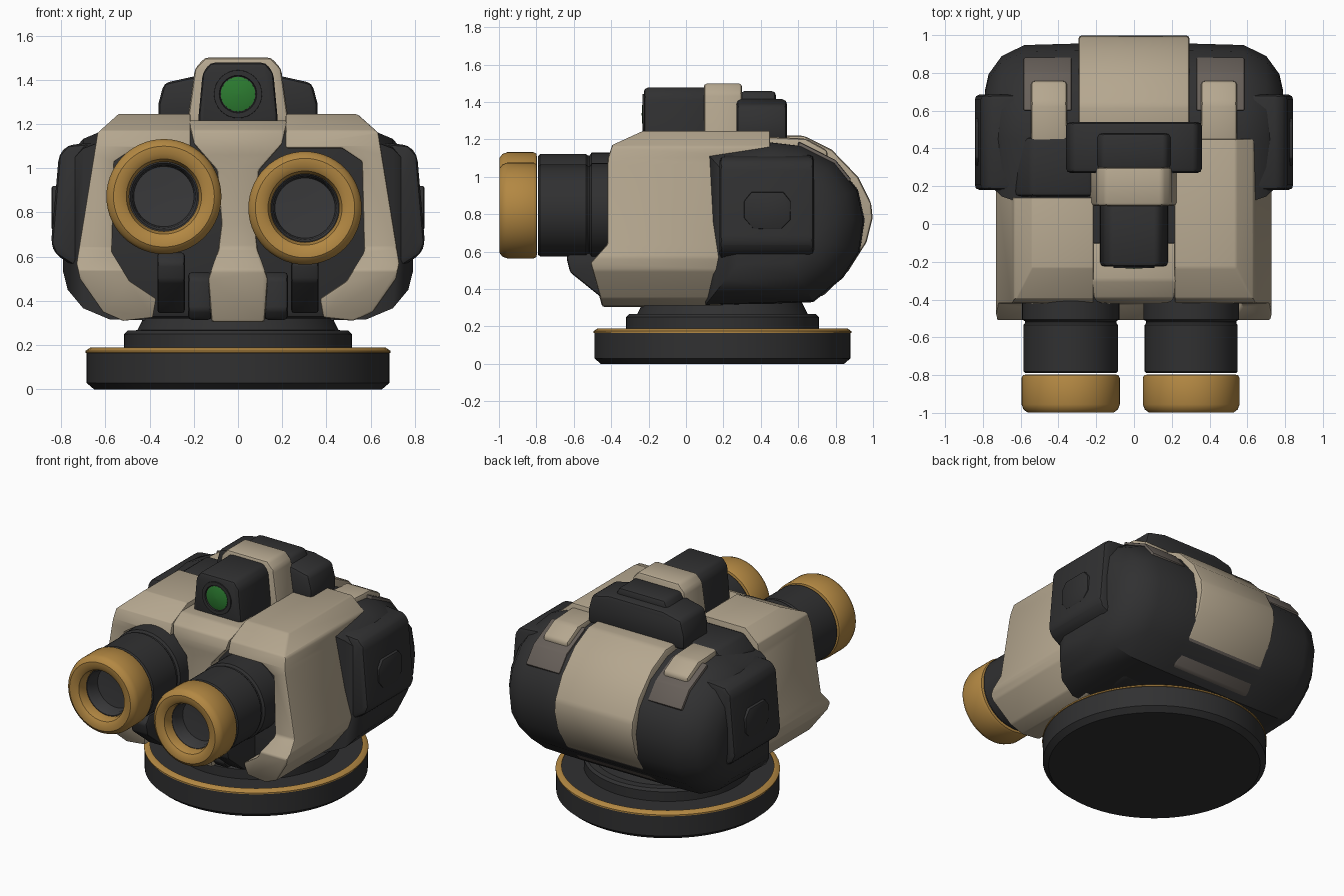
import bpy, bmesh, math
from mathutils import Vector

if "Cube" in bpy.data.objects:
    bpy.data.objects.remove(bpy.data.objects["Cube"])


def material(name, rgb):
    m = bpy.data.materials.new(name)
    m.diffuse_color = (*rgb, 1)
    m.use_nodes = True
    m.node_tree.nodes["Principled BSDF"].inputs["Base Color"].default_value = m.diffuse_color
    return m


TAN = material("tan_armour", (0.46, 0.385, 0.275))
DARK = material("dark_grey", (0.03, 0.03, 0.031))
GOLD = material("gold", (0.45, 0.245, 0.055))
GREEN = material("green_lens", (0.025, 0.2, 0.03))
BROWN = material("brown_grey", (0.135, 0.115, 0.1))
BORE = material("bore_grey", (0.042, 0.042, 0.044))


def finish(name, bm, mat, bevel=0.0, angle=35):
    bmesh.ops.recalc_face_normals(bm, faces=bm.faces)
    if bevel:
        edges = [e for e in bm.edges if len(e.link_faces) == 2 and e.calc_face_angle(0) > 0.35]
        bmesh.ops.bevel(bm, geom=edges, offset=bevel, segments=2, profile=0.5,
                        affect='EDGES', clamp_overlap=True)
    mesh = bpy.data.meshes.new(name)
    bm.to_mesh(mesh)
    bm.free()
    mesh.materials.append(mat)
    ob = bpy.data.objects.new(name, mesh)
    bpy.context.collection.objects.link(ob)
    bpy.ops.object.select_all(action='DESELECT')
    ob.select_set(True)
    bpy.context.view_layer.objects.active = ob
    bpy.ops.object.shade_smooth_by_angle(angle=math.radians(angle))
    return ob


def loft(rings):
    bm = bmesh.new()
    vs = [[bm.verts.new(p) for p in r] for r in rings]
    n = len(vs[0])
    for a, b in zip(vs, vs[1:]):
        for i in range(n):
            bm.faces.new((a[i], a[(i + 1) % n], b[(i + 1) % n], b[i]))
    bm.faces.new(vs[0])
    bm.faces.new(vs[-1])
    return bm


def prism(axis, pts, a, b):
    """Extrude an xz outline along y, or a yz outline along x."""
    if axis == 'y':
        return loft([[(p[0], t, p[1]) for p in pts] for t in (a, b)])
    return loft([[(t, p[0], p[1]) for p in pts] for t in (a, b)])


def sym(half):
    return half + [(-x, z) for x, z in reversed(half)]


def lathe(name, profile, centre, axis, mat, seg=56):
    """Spin a (radius, height) profile around the z or y axis."""
    bm = bmesh.new()
    rows = []
    for r, h in profile:
        row = []
        for i in range(seg):
            t = 2 * math.pi * i / seg
            c, s = max(r, 0.0001) * math.cos(t), max(r, 0.0001) * math.sin(t)
            v = Vector((c, s, h)) if axis == 'z' else Vector((c, h, s))
            row.append(bm.verts.new(v + Vector(centre)))
        rows.append(row)
    for a, b in zip(rows, rows[1:]):
        for i in range(seg):
            bm.faces.new((a[i], a[(i + 1) % seg], b[(i + 1) % seg], b[i]))
    bm.faces.new(rows[0])
    bm.faces.new(rows[-1])
    return finish(name, bm, mat)


FRONT = [(0.0, -0.43), (0.33, -0.45), (0.54, -0.51), (0.64, -0.42), (1.09, -0.42),
         (1.17, -0.395), (1.25, -0.22), (2, -0.22)]


def front_y(z):
    for (z0, y0), (z1, y1) in zip(FRONT, FRONT[1:]):
        if z <= z1:
            return y0 + (y1 - y0) * (z - z0) / (z1 - z0)


def armour(name, pts, back, bevel):
    """Plate whose front follows the curved front of the housing."""
    bm = prism('y', pts, -1, 1)
    for z in (0.54, 0.64, 1.06, 1.1, 1.17):
        bmesh.ops.bisect_plane(bm, geom=bm.verts[:] + bm.edges[:] + bm.faces[:],
                               plane_co=(0, 0, z), plane_no=(0, 0, 1))
    for v in bm.verts:
        v.co.y = front_y(v.co.z) if v.co.y < 0 else back(v.co.z)
    return finish(name, bm, TAN, bevel)


# Turntable base and neck
B = (0, 0.195, 0)
lathe("base_disc", [(0.65, 0), (0.685, 0.03), (0.685, 0.168), (0.66, 0.186), (0.5, 0.186)], B, 'z', DARK, 72)
lathe("base_gold_trim", [(0.684, 0.164), (0.689, 0.166), (0.689, 0.175), (0.667, 0.19), (0.652, 0.19),
                         (0.652, 0.18)], B, 'z', GOLD, 72)
lathe("base_step", [(0.515, 0.18), (0.515, 0.25), (0.5, 0.266), (0.455, 0.268), (0.38, 0.42)], B, 'z', DARK, 72)

# Dark inner housing
finish("inner_housing", prism('y', sym([(0.5, 1.19), (0.58, 1.1), (0.66, 0.6), (0.56, 0.37), (0.48, 0.32)]),
                              -0.34, 0.5), DARK, 0.03)
# Rounded rear housing, sections shrinking towards both sides
section = [(0.1, 1.14), (0.45, 1.19), (0.62, 1.17), (0.8, 1.08), (0.92, 0.93), (0.955, 0.77),
           (0.93, 0.6), (0.84, 0.46), (0.68, 0.33), (0.1, 0.31)]
steps = [(0.31, 1.0), (0.58, 0.985), (0.70, 0.87), (0.77, 0.68), (0.79, 0.5)]
steps = [(-x, k) for x, k in reversed(steps)] + steps
finish("rear_housing", loft([[(x, 0.45 + (y - 0.45) * k, 0.75 + (z - 0.75) * k) for y, z in section]
                             for x, k in steps]), DARK, 0, 32)

# Central rear armour strip, brown on its lower slope
strip = finish("rear_strip", prism('x', [(0.45, 1.225), (0.63, 1.22), (0.78, 1.145), (0.92, 1.0), (0.99, 0.86),
                                         (0.998, 0.78), (0.965, 0.65), (0.87, 0.5), (0.73, 0.36), (0.45, 0.36)],
                                   -0.295, 0.295), TAN, 0.018)
strip.data.materials.append(BROWN)
for f in strip.data.polygons:
    if f.normal.z < -0.62 and f.center.z < 0.55:
        f.material_index = 1

# Front armour: side shells and centre plate
shell = [(0.215, 1.245), (0.54, 1.245), (0.635, 1.16), (0.73, 0.57), (0.715, 0.5), (0.61, 0.35), (0.52, 0.31),
         (0.385, 0.325), (0.37, 0.41), (0.49, 0.49), (0.57, 0.62), (0.56, 1.03), (0.47, 1.09), (0.215, 1.09)]
armour("right_shell", shell, lambda z: 0.45 if z > 1.08 else 0.19, 0.022)
armour("left_shell", [(-x, z) for x, z in shell], lambda z: 0.14 if z > 1.08 else 0.19, 0.022)
armour("centre_plate", sym([(0.225, 1.215), (0.2, 1.11), (0.095, 0.99), (0.075, 0.75), (0.09, 0.63), (0.135, 0.5),
                            (0.12, 0.305)]), lambda z: -0.1, 0.012)
finish("left_top_block", prism('y', [(-0.22, 1.22), (-0.54, 1.22), (-0.63, 1.13), (-0.64, 1.0), (-0.22, 1.0)],
                               0.145, 0.46), DARK, 0.025)

# Twin barrels with gold muzzles
for name, x, z, k in (("left", -0.335, 0.872, 1.0), ("right", 0.303, 0.82, 0.985)):
    c = (x, 0, z)
    lathe(name + "_barrel", [(r * k, y) for r, y in [
        (0.2, -0.79), (0.24, -0.79), (0.25, -0.78), (0.25, -0.535), (0.242, -0.525), (0.242, -0.515),
        (0.257, -0.505), (0.257, -0.3)]], c, 'y', DARK)
    ring = [(0.235, -0.797), (0.252, -0.8), (0.26, -0.815), (0.26, -0.955), (0.25, -0.982), (0.228, -0.998),
            (0.195, -0.998), (0.17, -0.982), (0.157, -0.95), (0.157, -0.90)]
    bm = bmesh.new()
    lathe(name + "_muzzle", [(r * k, y) for r, y in ring], c, 'y', GOLD)
    ob = bpy.data.objects[name + "_muzzle"]
    bm.from_mesh(ob.data)
    caps = [f for f in bm.faces if len(f.verts) > 4]
    bmesh.ops.delete(bm, geom=caps, context='FACES_ONLY')  # open the bore
    bm.to_mesh(ob.data)
    bm.free()
    lathe(name + "_bore", [(0.165, -0.92), (0.152, -0.92), (0.142, -0.9), (0.136, -0.83), (0.05, -0.825), (0, -0.825)],
          c, 'y', BORE)
    bm = bmesh.new()
    ob = bpy.data.objects[name + "_bore"]
    bm.from_mesh(ob.data)
    front = [f for f in bm.faces if len(f.verts) > 4 and f.calc_center_median().y < -0.9]
    bmesh.ops.delete(bm, geom=front, context='FACES_ONLY')
    bmesh.ops.reverse_faces(bm, faces=bm.faces)
    bm.to_mesh(ob.data)
    bm.free()

# Mirrored details
for side, s in (("left", -1), ("right", 1)):
    finish(side + "_chin_strut", prism('x', [(-0.64, 0.57), (-0.62, 0.49), (-0.49, 0.385), (-0.44, 0.345),
                                             (-0.25, 0.345), (-0.25, 0.6), (-0.6, 0.62)], s * 0.24, s * 0.365),
           DARK, 0.015)
    finish(side + "_chin_block", prism('x', [(-0.45, 0.5), (-0.46, 0.36), (-0.42, 0.315), (-0.2, 0.315),
                                             (-0.2, 0.53), (-0.41, 0.53)], s * 0.12, s * 0.225), DARK, 0.015)
    finish(side + "_pod", prism('y', [(s * x, z) for x, z in [
        (0.6, 1.12), (0.77, 1.105), (0.81, 1.06), (0.845, 0.66), (0.825, 0.61), (0.73, 0.55), (0.6, 0.55)]],
        0.18, 0.685), DARK, 0.03)
    finish(side + "_pod_cap", prism('x', [(0.35, 0.92), (0.52, 0.92), (0.56, 0.87), (0.56, 0.77), (0.51, 0.72),
                                          (0.36, 0.72), (0.31, 0.78), (0.31, 0.87)], s * 0.78, s * 0.842),
           DARK, 0.008)
    finish(side + "_rear_patch", prism('x', [(0.6, 1.19), (0.8, 1.09), (0.885, 0.985), (0.85, 0.95), (0.6, 1.08)],
                                       s * 0.33, s * 0.585), BROWN, 0.01)
    finish(side + "_rear_tab", prism('x', [(0.43, 1.215), (0.64, 1.205), (0.76, 1.14), (0.745, 1.04), (0.43, 1.05)],
                                     s * 0.355, s * 0.545), TAN, 0.02)

# Sight camera, arch and crossbar on top
finish("sight_box", prism('y', sym([(0.18, 1.17), (0.178, 1.24), (0.16, 1.43), (0.125, 1.477)]), -0.225, 0.12),
       DARK, 0.02)
finish("sight_arch", prism('y', sym([(0.235, 1.17), (0.225, 1.24), (0.195, 1.45), (0.15, 1.5)]), 0.095, 0.3),
       TAN, 0.018)
finish("crossbar", prism('y', sym([(0.36, 1.19), (0.36, 1.29), (0.335, 1.385), (0.2, 1.415)]), 0.27, 0.54),
       DARK, 0.025)
finish("crossbar_top", prism('y', sym([(0.21, 1.38), (0.17, 1.458)]), 0.29, 0.48), DARK, 0.02)
lathe("lens_rim", [(0.11, -0.21), (0.108, -0.232), (0.085, -0.232), (0.08, -0.222), (0, -0.222)],
      (0, 0, 1.335), 'y', DARK, 32)
lathe("lens", [(0.08, -0.215), (0.078, -0.226), (0.05, -0.234), (0, -0.237)], (0, 0, 1.335), 'y', GREEN, 32)
